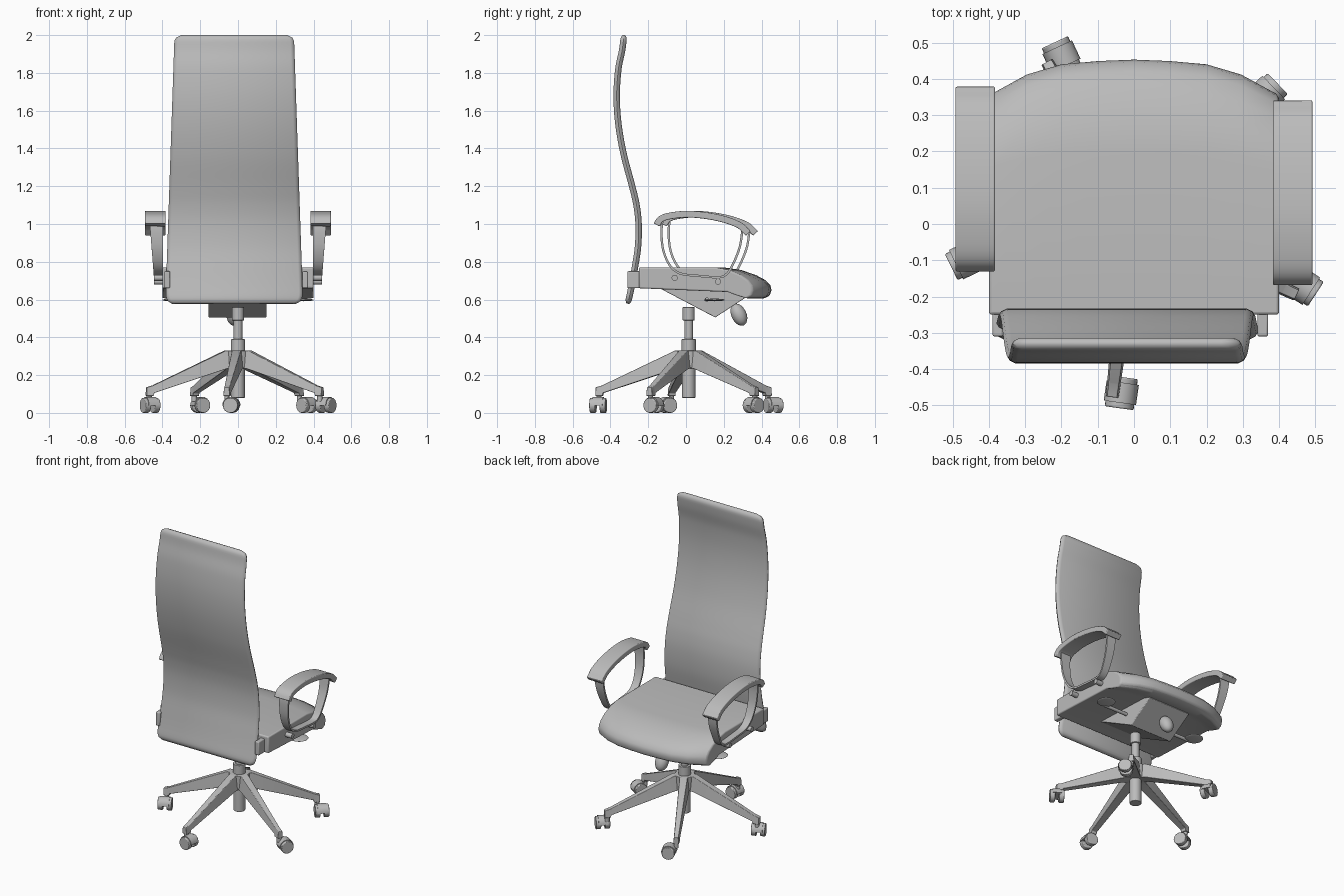
import bpy, bmesh, math
from mathutils import Vector, Matrix

if "Cube" in bpy.data.objects:
    bpy.data.objects.remove(bpy.data.objects["Cube"])

gray = bpy.data.materials.new("plain gray")
gray.use_nodes = True
gray.diffuse_color = (0.5, 0.5, 0.5, 1)
gray.node_tree.nodes["Principled BSDF"].inputs["Base Color"].default_value = (0.5, 0.5, 0.5, 1)


def finish(name, bm, bevel=0, angle=35):
    bmesh.ops.recalc_face_normals(bm, faces=bm.faces)
    mesh = bpy.data.meshes.new(name)
    bm.to_mesh(mesh)
    bm.free()
    obj = bpy.data.objects.new(name, mesh)
    bpy.context.collection.objects.link(obj)
    mesh.materials.append(gray)
    if bevel:
        mod = obj.modifiers.new("soft edges", 'BEVEL')
        mod.width, mod.segments, mod.limit_method = bevel, 3, 'ANGLE'
        mod.angle_limit = math.radians(40)
    bpy.ops.object.select_all(action='DESELECT')
    obj.select_set(True)
    bpy.context.view_layer.objects.active = obj
    bpy.ops.object.shade_smooth_by_angle(angle=math.radians(angle))
    return obj


def loft(name, sections, bevel=0, angle=35):
    """Skin a list of equal-length closed sections and cap both ends."""
    bm = bmesh.new()
    rings = [[bm.verts.new(p) for p in s] for s in sections]
    n = len(rings[0])
    for a, b in zip(rings, rings[1:]):
        for i in range(n):
            bm.faces.new((a[i], a[(i + 1) % n], b[(i + 1) % n], b[i]))
    bm.faces.new(rings[0])
    bm.faces.new(rings[-1])
    return finish(name, bm, bevel, angle)


def smooth_path(points, steps=5):
    """Catmull-Rom curve through the points."""
    p = [Vector(q) for q in points]
    p = [2 * p[0] - p[1]] + p + [2 * p[-1] - p[-2]]
    out = []
    for a, b, c, d in zip(p, p[1:], p[2:], p[3:]):
        for k in range(steps):
            t = k / steps
            out.append(0.5 * (2 * b + (c - a) * t + (2 * a - 5 * b + 4 * c - d) * t * t
                              + (3 * b - a - 3 * c + d) * t ** 3))
    return out + [p[-2]]


def normals(path):
    out = []
    for i in range(len(path)):
        d = (path[min(i + 1, len(path) - 1)] - path[max(i - 1, 0)]).normalized()
        out.append(Vector((-d.y, d.x)))
    return out


def strip(name, path, x_range, thick, bevel=0):
    """Flat band following a side-view path; x_range(z) gives inner and outer x."""
    sections = []
    for p, n in zip(path, normals(path)):
        a, b = p + n * thick / 2, p - n * thick / 2
        x0, x1 = x_range(p.y)
        sections.append([(x0, *a), (x1, *a), (x1, *b), (x0, *b)])
    return loft(name, sections, bevel)


def rod(name, start, end, r1, r2=None, sides=24, bevel=0):
    start, end = Vector(start), Vector(end)
    bm = bmesh.new()
    turn = (end - start).to_track_quat('Z', 'Y').to_matrix().to_4x4()
    bmesh.ops.create_cone(bm, cap_ends=True, segments=sides, radius1=r1,
                          radius2=r1 if r2 is None else r2, depth=(end - start).length,
                          matrix=Matrix.Translation((start + end) / 2) @ turn)
    return finish(name, bm, bevel)


def ellipsoid(name, center, radii, tilt=0):
    bm = bmesh.new()
    bmesh.ops.create_uvsphere(bm, u_segments=24, v_segments=12, radius=1,
                              matrix=Matrix.Translation(center) @ Matrix.Rotation(tilt, 4, 'X')
                              @ Matrix.Diagonal((*radii, 1)))
    return finish(name, bm, angle=60)


def box(name, x, y, z, bevel=0):
    return loft(name, [[(x[0], y[0], h), (x[1], y[0], h), (x[1], y[1], h), (x[0], y[1], h)]
                       for h in z], bevel)


# Backrest: S-curved slab with rounded rim and corners
spine = smooth_path([(-.308, .578), (-.29, .66), (-.272, .76), (-.254, .88), (-.251, 1.0),
                     (-.262, 1.1), (-.285, 1.2), (-.33, 1.37), (-.358, 1.53), (-.367, 1.68),
                     (-.358, 1.82), (-.338, 1.92), (-.328, 2.0)], 6)
sections = []
for p, n in zip(spine, normals(spine)):
    end = min(p.y - .578, 2 - p.y)
    size = min(end / (.06 if p.y < 1 else .04), 1)
    round_off = 1 - math.sqrt(1 - (1 - size) ** 2)
    w = .362 - (p.y - .65) * .034 - .035 * round_off
    t = .017 * (.45 + .55 * math.sqrt(min(end / .02, 1)))
    outline = [(-w, 0), (-w + .006, .6), (-w + .02, 1), (w - .02, 1), (w - .006, .6),
               (w, 0), (w - .006, -.6), (w - .02, -1), (-w + .02, -1), (-w + .006, -.6)]
    sections.append([(x - .02, *(p + n * t * k)) for x, k in outline])
loft("backrest", sections, angle=50)

# Seat: side profile swept across, with a bowed front edge
profile = [(-.25, .77), (.2, .77), (.29, .757), (.37, .73), (.42, .703), (.447, .675),
           (.453, .65), (.443, .62), (.41, .605), (.34, .622), (.28, .64), (-.25, .66)]
half = [(.4, .35), (.39, .36), (.295, .412), (.2, .44), (.1, .449)]
stations = [(-x, e) for x, e in half] + [(0, .453)] + half[::-1]
loft("seat", [[(x, y if y < 0 else y * e / .453, z) for y, z in profile]
              for x, e in stations], bevel=.008, angle=40)

# Tilt mechanism, knob and back brackets
wedge = [(-.14, .66), (.155, .505), (.33, .62), (.3, .66)]
loft("tilt_mechanism", [[(x, y, z) for y, z in wedge] for x in (-.157, .152)], bevel=.004)
ellipsoid("tension_knob", (-.02, .28, .52), (.042, .04, .062), math.radians(25))
rod("knob_stem", (-.02, .24, .6), (-.02, .275, .53), .015)

for side, label in ((1, "left"), (-1, "right")):
    shift = 0 if side > 0 else .038

    # Armrest pad, loop and bolts
    pad = smooth_path([(-.155, .995), (-.135, 1.025), (-.09, 1.042), (0, 1.052), (.1, 1.045),
                       (.2, 1.025), (.28, .995), (.315, .965), (.33, .95)], 4)
    strip(label + "_arm_pad", [p + Vector((shift, 0)) for p in pad],
          lambda z: (side * .383, side * .492), .035, bevel=.01)
    loop = smooth_path([(-.125, 1.02), (-.13, .95), (-.12, .86), (-.085, .78), (-.03, .738),
                        (.06, .726), (.17, .718), (.215, .735), (.25, .79), (.285, .88),
                        (.3, .98)], 5)
    strip(label + "_arm_loop", [p + Vector((shift, 0)) for p in loop],
          lambda z: (side * .398, side * (.445 + .08 * (z - .72))), .012)
    for i, (y, z) in enumerate(((-.06, .715), (.17, .695))):
        rod(f"{label}_arm_bolt_{i}", (side * .38, y, z), (side * .445, y, z), .016)

    # Adjusting lever with a flat paddle
    rod(label + "_lever_rod", (side * .14, .11, .6), (side * .33, .11, .6), .011, sides=12)
    ellipsoid(label + "_lever_paddle", (side * .345, .15, .598), (.056, .056, .007))

    # Bracket between seat and backrest
    x = side * .365 - .01
    box(label + "_back_bracket", (x - .015, x + .015), (-.31, -.24), (.66, .75), bevel=.006)

# Gas lift column
cx, cy = 0, .014
for name, z0, z1, r in (("base_tube", .08, .3, .036), ("base_hub", .24, .33, .062),
                        ("lift_sleeve", .32, .39, .038), ("lift_piston", .38, .56, .023),
                        ("lift_collar", .49, .56, .032)):
    rod(name, (cx, cy, z0), (cx, cy, z1), r, bevel=.003)

# Five tapered legs
for k in range(5):
    a = math.radians(-97 + 72 * k)
    out, across = Vector((math.cos(a), math.sin(a), 0)), Vector((-math.sin(a), math.cos(a), 0))
    sections = []
    for r, w, top, bottom in ((.02, .034, .33, .24), (.07, .032, .33, .232),
                              (.455, .019, .148, .105), (.458, .019, .146, .09),
                              (.495, .018, .135, .09)):
        base = Vector((cx, cy, 0)) + out * r
        sections.append([base + across * w * s + Vector((0, 0, z))
                         for s, z in ((-1, bottom), (1, bottom), (.75, top), (-.75, top))])
    loft(f"leg_{k}", sections, bevel=.003)

# Twin-wheel casters with a hood and pivot
casters = [(-.035, -.465, -98), (.465, -.17, -33), (.365, .357, 44), (-.2, .462, 115),
           (-.465, -.1, 206)]
for k, (x, y, deg) in enumerate(casters):
    a = math.radians(deg)
    axis, hub = Vector((math.cos(a), math.sin(a), 0)), Vector((x, y, .04))
    across = Vector((-axis.y, axis.x, 0))
    for s in (-1, 1):
        rod(f"caster_{k}_wheel_{s}", hub + axis * s * .012, hub + axis * s * .043, .04, bevel=.004)
    hood = [hub + (across * math.cos(t) + Vector((0, 0, math.sin(t)))) * .045
            for t in (math.pi * i / 10 for i in range(11))]
    loft(f"caster_{k}_hood", [[p + axis * d for p in hood] for d in (-.028, .028)])
    tip = math.radians(-97 + 72 * k)
    tip = Vector((cx + .478 * math.cos(tip), cy + .478 * math.sin(tip), .1))
    rod(f"caster_{k}_pivot", (tip.x, tip.y, .06), tip, .014, sides=12)
